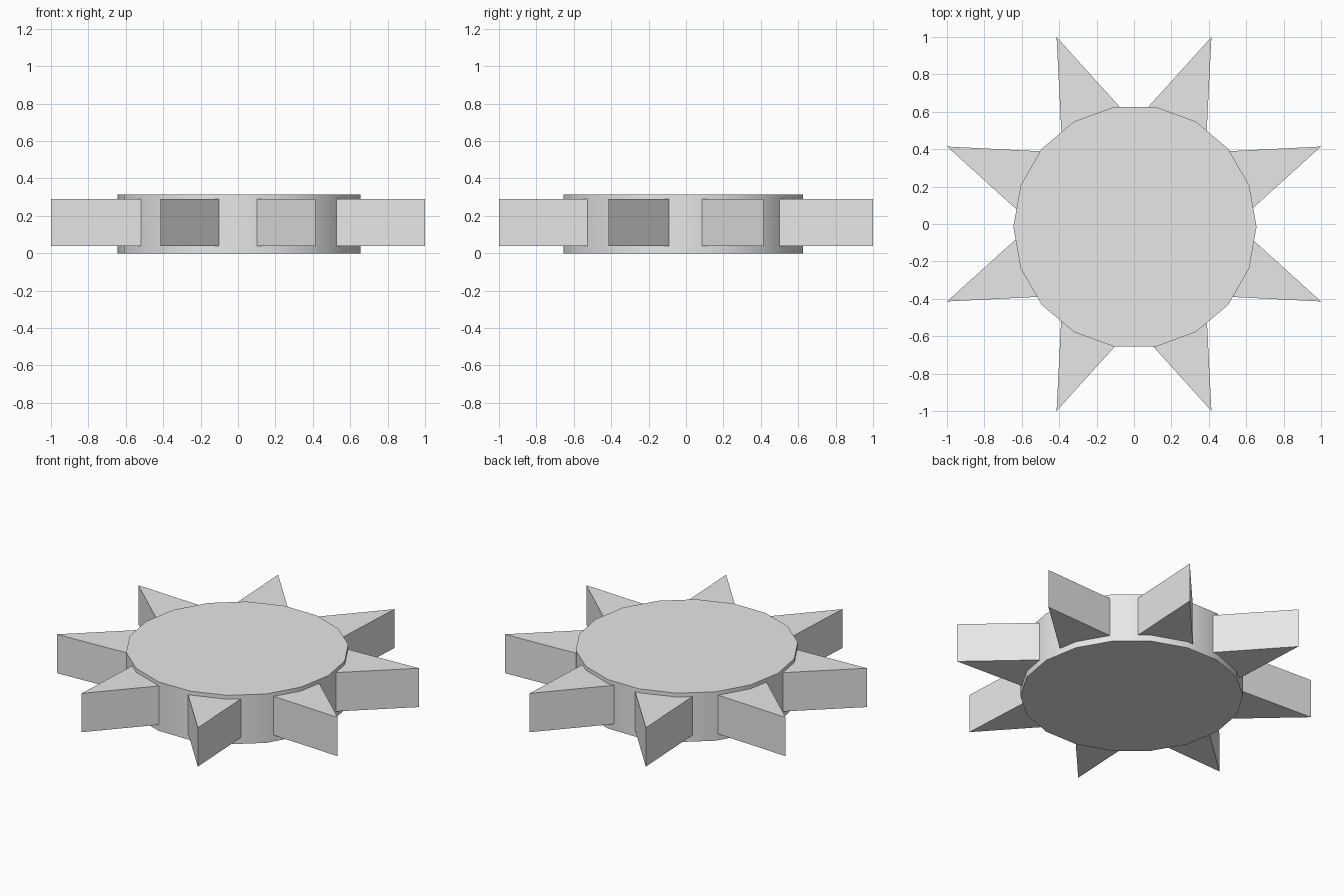
import bpy
import bmesh
from math import cos, sin, tan, radians

cube = bpy.data.objects.get("Cube")
if cube:
    bpy.data.objects.remove(cube, do_unlink=True)

grey = bpy.data.materials.new("light_grey")
grey.use_nodes = True
colour = (0.8, 0.8, 0.8, 1)
grey.diffuse_color = colour
grey.node_tree.nodes["Principled BSDF"].inputs["Base Color"].default_value = colour


def prism(name, outline, bottom, top):
    """Extrude a counter-clockwise outline between two heights."""
    bm = bmesh.new()
    base = bm.faces.new([bm.verts.new((x, y, bottom)) for x, y in outline])
    grown = bmesh.ops.extrude_face_region(bm, geom=[base], use_keep_orig=True)
    moved = [v for v in grown["geom"] if isinstance(v, bmesh.types.BMVert)]
    bmesh.ops.translate(bm, verts=moved, vec=(0, 0, top - bottom))
    bmesh.ops.recalc_face_normals(bm, faces=bm.faces)
    mesh = bpy.data.meshes.new(name)
    bm.to_mesh(mesh)
    bm.free()
    mesh.materials.append(grey)
    obj = bpy.data.objects.new(name, mesh)
    bpy.context.collection.objects.link(obj)
    return obj


# Round hub, very slightly off the centre of the spikes
sides, radius = 18, 0.65
hub_outline = [(0.005 + radius * cos(radians(i * 360 / sides)),
                -0.015 + radius * sin(radians(i * 360 / sides)))
               for i in range(sides)]
hub = prism("hub", hub_outline, 0, 0.315)
bpy.ops.object.select_all(action="DESELECT")
hub.select_set(True)
bpy.context.view_layer.objects.active = hub
bpy.ops.object.shade_smooth_by_angle(angle=radians(30))

# Eight wedge spikes, with their roots buried in the hub
tip, root = 1.082, 0.46
half_width = (tip - root) * tan(radians(19.6))
wedge = [(root, -half_width), (tip, 0), (root, half_width)]
for i in range(8):
    a = radians(22.5 + 45 * i)
    outline = [(x * cos(a) - y * sin(a), x * sin(a) + y * cos(a))
               for x, y in wedge]
    prism(f"spike_{i + 1}", outline, 0.04, 0.29)
